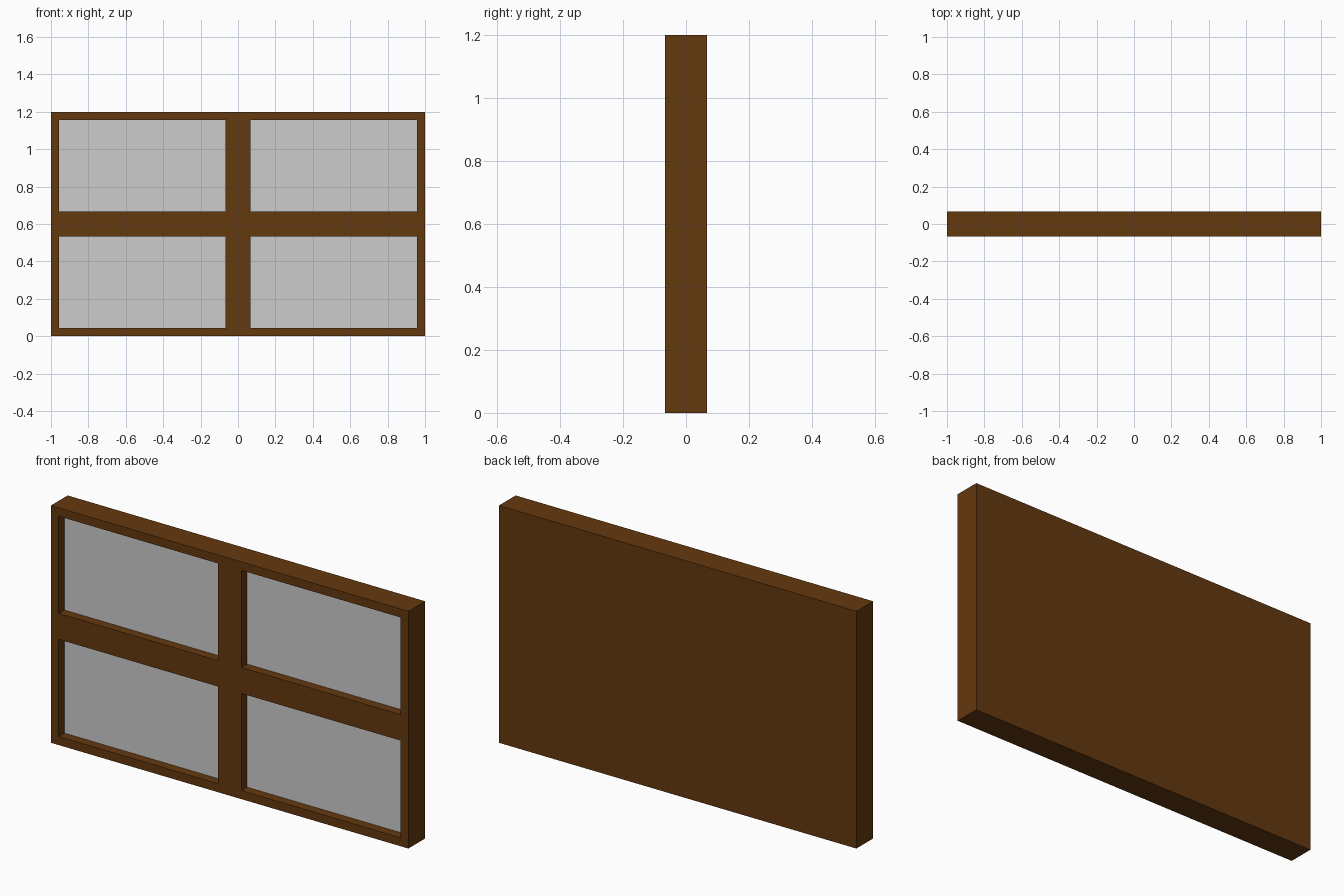
import bpy, bmesh
from mathutils import Vector

cube = bpy.data.objects.get("Cube")
if cube:
    bpy.data.objects.remove(cube, do_unlink=True)

WIDTH, DEPTH, HEIGHT = 2.0, 0.133, 1.2
BORDER = 0.043      # outer frame bar
HALF_BAR = 0.0655   # half the width of the central cross
RECESS = 0.046      # how far the panes sit back


def material(name, rgb):
    m = bpy.data.materials.new(name)
    m.use_nodes = True
    m.diffuse_color = (*rgb, 1)
    m.node_tree.nodes["Principled BSDF"].inputs["Base Color"].default_value = (*rgb, 1)
    return m


wood = material("brown wood", (0.127, 0.040, 0.0048))
glass = material("grey pane", (0.604, 0.604, 0.604))

# Solid slab for the window
bm = bmesh.new()
bmesh.ops.create_cube(bm, size=1)
bmesh.ops.scale(bm, vec=(WIDTH, DEPTH, HEIGHT), verts=bm.verts)

# Cut the pane outlines into the front face only
for axis, half in ((0, WIDTH / 2), (2, HEIGHT / 2)):
    normal = Vector((0, 0, 0))
    normal[axis] = 1
    for offset in (HALF_BAR, half - BORDER):
        for side in (-1, 1):
            front = [f for f in bm.faces if f.normal.y < -0.9]
            edges = {e for f in front for e in f.edges}
            verts = {v for f in front for v in f.verts}
            bmesh.ops.bisect_plane(bm, geom=front + list(edges) + list(verts),
                                   plane_co=normal * offset * side, plane_no=normal)
            bm.normal_update()


# Push the four panes back and colour them
def is_pane(face):
    c = face.calc_center_median()
    return (face.normal.y < -0.9
            and HALF_BAR < abs(c.x) < WIDTH / 2 - BORDER
            and HALF_BAR < abs(c.z) < HEIGHT / 2 - BORDER)


panes = [f for f in bm.faces if is_pane(f)]
pushed = bmesh.ops.extrude_discrete_faces(bm, faces=panes)["faces"]
for face in pushed:
    face.material_index = 1
    bmesh.ops.translate(bm, vec=(0, RECESS, 0), verts=face.verts)

# Stand the window on the ground
bmesh.ops.translate(bm, vec=(0, 0, HEIGHT / 2), verts=bm.verts)
bmesh.ops.recalc_face_normals(bm, faces=bm.faces)

mesh = bpy.data.meshes.new("window_frame")
bm.to_mesh(mesh)
bm.free()
mesh.materials.append(wood)
mesh.materials.append(glass)
window = bpy.data.objects.new("window_frame", mesh)
bpy.context.collection.objects.link(window)
